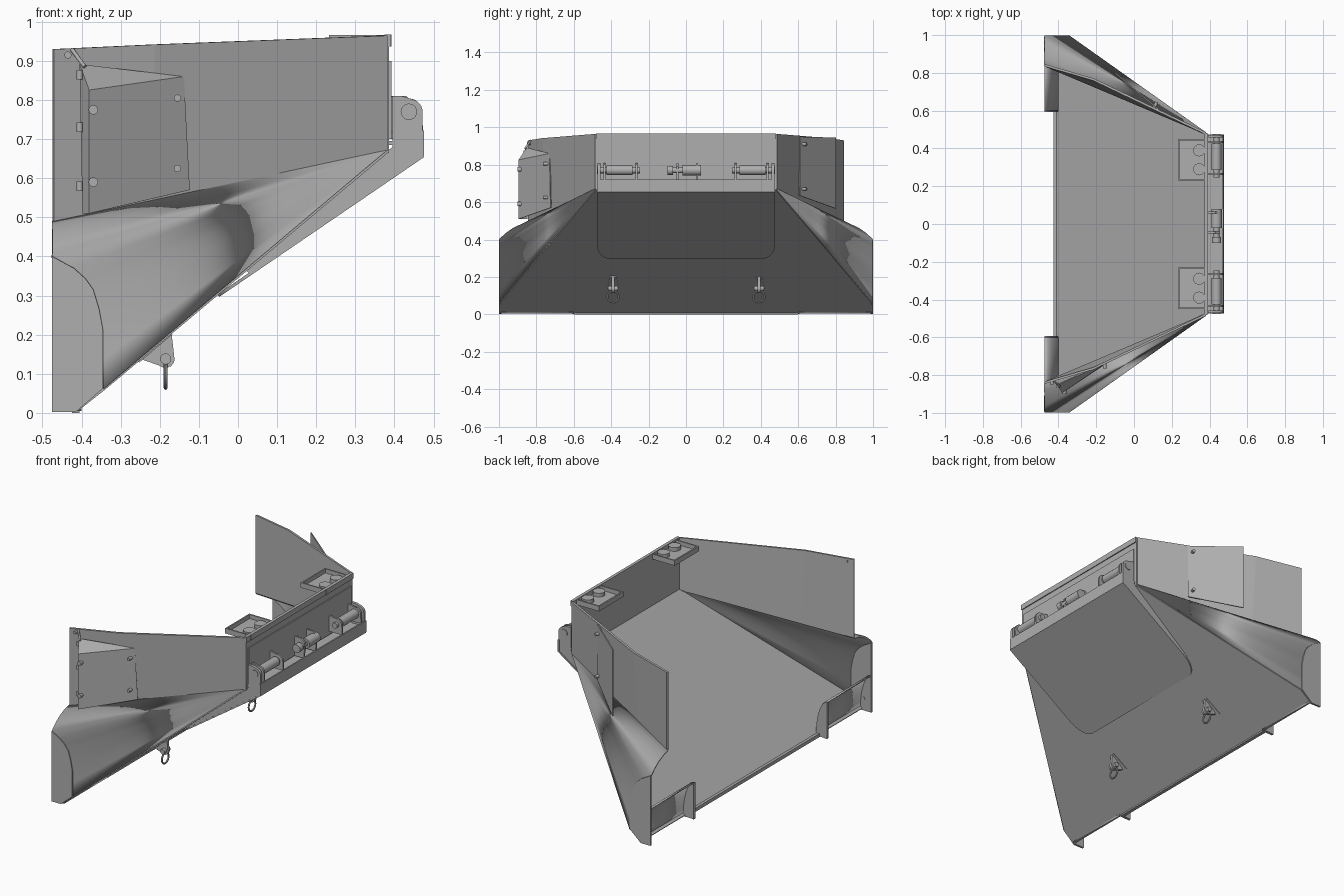
import bpy, bmesh, math
from mathutils import Vector

cube = bpy.data.objects.get("Cube")
if cube:
    bpy.data.objects.remove(cube)

steel = bpy.data.materials.new("grey_steel")
steel.use_nodes = True
GREY = (0.43, 0.43, 0.43, 1)
steel.diffuse_color = GREY
steel.node_tree.nodes["Principled BSDF"].inputs["Base Color"].default_value = GREY


def finish(bm, name, smooth=False):
    bmesh.ops.remove_doubles(bm, verts=bm.verts, dist=0.0005)
    bmesh.ops.recalc_face_normals(bm, faces=bm.faces)
    mesh = bpy.data.meshes.new(name)
    bm.to_mesh(mesh)
    bm.free()
    mesh.materials.append(steel)
    ob = bpy.data.objects.new(name, mesh)
    bpy.context.collection.objects.link(ob)
    if smooth:
        bpy.ops.object.select_all(action='DESELECT')
        ob.select_set(True)
        bpy.context.view_layer.objects.active = ob
        bpy.ops.object.shade_smooth_by_angle(angle=math.radians(32))
    return ob


def sheet(name, polys, thick=0.012, smooth=False):
    """Welded sheet metal from a few polygons."""
    bm = bmesh.new()
    for poly in polys:
        bm.faces.new([bm.verts.new(p) for p in poly])
    ob = finish(bm, name, smooth)
    mod = ob.modifiers.new("thickness", 'SOLIDIFY')
    mod.thickness = thick
    mod.offset = 0
    return ob


def prism(name, outline, y0, y1):
    """Outline in x and z, extruded along y."""
    bm = bmesh.new()
    face = bm.faces.new([bm.verts.new((x, y0, z)) for x, z in outline])
    ext = bmesh.ops.extrude_face_region(bm, geom=[face])
    moved = [v for v in ext["geom"] if isinstance(v, bmesh.types.BMVert)]
    bmesh.ops.translate(bm, verts=moved, vec=(0, y1 - y0, 0))
    return finish(bm, name)


def box(name, x0, x1, y0, y1, z0, z1):
    return prism(name, [(x0, z0), (x1, z0), (x1, z1), (x0, z1)], y0, y1)


def rod(name, a, b, r, sides=20):
    a, b = Vector(a), Vector(b)
    bm = bmesh.new()
    bmesh.ops.create_cone(bm, cap_ends=True, segments=sides, radius1=r, radius2=r, depth=(b - a).length)
    turn = (b - a).to_track_quat('Z', 'Y').to_matrix()
    bmesh.ops.rotate(bm, verts=bm.verts, matrix=turn, cent=(0, 0, 0))
    bmesh.ops.translate(bm, verts=bm.verts, vec=(a + b) / 2)
    return finish(bm, name, True)


def arc(cx, cz, rx, rz, a0, a1, n):
    angles = [math.radians(a0 + (a1 - a0) * i / n) for i in range(n + 1)]
    return [(cx + rx * math.cos(t), cz + rz * math.sin(t)) for t in angles]


# Sloping floor and its front lip
EDGE = 0.993
rim = [(0.38, 0.48, 0.67), (-0.345, EDGE, 0.063), (-0.415, EDGE, 0.008)]
sheet("floor", [rim + [(x, -y, z) for x, y, z in reversed(rim)]])
box("floor_lip", -0.425, -0.405, -0.6, 0.6, 0, 0.02)

for s, side in ((1, "back"), (-1, "front")):
    # Flared lower side: a cone clipped by an upright end plate
    apex = (0.38, s * 0.48, 0.67)
    ring = [(-0.475, 0.84, 0.485), (-0.475, 0.88, 0.475), (-0.475, 0.925, 0.455), (-0.475, 0.96, 0.43),
            (-0.475, EDGE, 0.4), (-0.42, EDGE, 0.37), (-0.39, EDGE, 0.343), (-0.37, EDGE, 0.315),
            (-0.355, EDGE, 0.265), (-0.345, EDGE, 0.21), (-0.345, EDGE, 0.14), (-0.345, EDGE, 0.063)]
    ring = [(x, s * y, z) for x, y, z in ring]
    sheet(side + "_flare", [[apex, p, q] for p, q in zip(ring, ring[1:])], smooth=True)
    sheet(side + "_end_plate", [ring[4:] + [(-0.415, s * EDGE, 0.002), (-0.475, s * EDGE, 0.002)]])

    # Upright side wall with a slight bend
    top0, top1, top2 = (0.38, s * 0.48, 0.965), (-0.215, s * 0.765, 0.942), (-0.472, s * 0.84, 0.93)
    mid = (-0.215, s * 0.732, 0.541)
    sheet(side + "_wall", [[apex, top0, top1, mid], [mid, top1, top2, (-0.472, s * 0.84, 0.485)]])

    # Curved corner plate with a gusset beside the opening
    curve = arc(-0.473, 0.005, 0.07, 0.205, 0, 90, 8)
    sheet(side + "_corner_plate",
          [[(p[0], s * 0.6, p[1]), (q[0], s * 0.6, q[1]), (q[0], s * EDGE, q[1]), (p[0], s * EDGE, p[1])]
           for p, q in zip(curve, curve[1:])], 0.006, True)
    prism(side + "_gusset", curve + [(-0.473, 0.002)], s * 0.592, s * 0.606)
    rod(side + "_end_bolt", (-0.425, s * 0.985, 0.07), (-0.425, s * 0.999, 0.07), 0.011)

    # Web of the hinged apron
    web = [(0.395, 0.81), (0.42, 0.81)] + arc(0.44, 0.77, 0.032, 0.032, 70, 0, 5)
    web += [(0.473, 0.655), (0.03, 0.355), (0.02, 0.365), (0.395, 0.68)]
    prism(side + "_apron_web", web, s * 0.457, s * 0.472)

    # Tray on the top of the rear panel
    y0, y1 = s * 0.235, s * 0.445
    box(side + "_tray_base", 0.235, 0.385, y0, y1, 0.937, 0.943)
    box(side + "_tray_inner_rim", 0.233, 0.241, y0, y1, 0.937, 0.966)
    box(side + "_tray_outer_rim", 0.375, 0.392, y0, y1, 0.937, 0.968)
    for y in (y0, y1):
        box(side + "_tray_end_rim", 0.233, 0.39, y - 0.004, y + 0.004, 0.937, 0.966)
    for y in (0.29, 0.39):
        rod(side + "_tray_boss", (0.345, s * y, 0.943), (0.345, s * y, 0.964), 0.032)

    # Hinge pin with its lugs
    rod(side + "_hinge_pin", (0.437, s * 0.245, 0.77), (0.437, s * 0.46, 0.77), 0.016)
    rod(side + "_hinge_sleeve", (0.437, s * 0.285, 0.77), (0.437, s * 0.425, 0.77), 0.026)
    rod(side + "_hinge_cap", (0.437, s * 0.47, 0.77), (0.437, s * 0.476, 0.77), 0.021)
    lug = [(0.39, 0.72), (0.473, 0.72)] + arc(0.437, 0.77, 0.034, 0.034, 0, 100, 6) + [(0.39, 0.81)]
    for y in (0.265, 0.435):
        prism(side + "_hinge_lug", lug, s * y - 0.005, s * y + 0.005)

    # Lifting eye and ring under the floor
    y = s * 0.39
    eye = [(-0.255, 0.14), (-0.17, 0.205)] + arc(-0.185, 0.138, 0.023, 0.023, 20, -130, 6)
    prism(side + "_lifting_eye", eye, y - 0.008, y + 0.008)
    sheet(side + "_eye_pad", [[(-0.255, y - 0.03, 0.132), (-0.255, y + 0.03, 0.132),
                               (-0.17, y + 0.018, 0.204), (-0.17, y - 0.018, 0.204)]], 0.008)
    rod(side + "_eye_pin", (-0.185, y - 0.026, 0.138), (-0.185, y + 0.026, 0.138), 0.014)
    bpy.ops.mesh.primitive_torus_add(location=(-0.185, y, 0.094), rotation=(0, math.pi / 2, 0),
                                     major_radius=0.03, minor_radius=0.005,
                                     major_segments=24, minor_segments=8)
    ring_ob = bpy.context.object
    ring_ob.name = side + "_lifting_ring"
    ring_ob.data.materials.append(steel)
    bpy.ops.object.shade_smooth_by_angle(angle=math.radians(40))

# Rear panel, its raised plate and top rim
box("rear_panel", 0.374, 0.386, -0.48, 0.48, 0.665, 0.968)
box("rear_plate", 0.384, 0.392, -0.462, 0.462, 0.7, 0.9)
box("rear_top_rim", 0.38, 0.391, -0.48, 0.48, 0.937, 0.968)

# Apron under the floor, with rounded lower corners, and its lip
corner = arc(0.405, 0.37, 0.07, 0.07, 0, -90, 8)
half = [(0.475, 0.657)] + corner
outline = half + [(-y, z) for y, z in reversed(half)]
sheet("apron", [[(-0.05 + (z - 0.3) * 1.465, y, z) for y, z in outline]], 0.008)
box("apron_lip", 0.467, 0.475, -0.475, 0.475, 0.655, 0.722)
sheet("apron_shelf", [[(0.386, -0.47, 0.69), (0.47, -0.47, 0.69), (0.47, 0.47, 0.69), (0.386, 0.47, 0.69)]], 0.01)

# Centre latch
rod("latch_barrel", (0.437, -0.02, 0.77), (0.437, 0.08, 0.77), 0.028)
rod("latch_pin", (0.437, -0.09, 0.77), (0.437, 0.0, 0.77), 0.015)
rod("latch_knob", (0.437, -0.1, 0.77), (0.437, -0.07, 0.77), 0.024)
for y in (-0.045, 0.06):
    prism("latch_lug", [(0.39, 0.7), (0.45, 0.7), (0.455, 0.79), (0.43, 0.81), (0.39, 0.81)], y - 0.005, y + 0.005)

# Front side flap, swung out, with folded top lip and edge strip
hinge_low, hinge_top = (-0.125, -0.722, 0.57), (-0.14, -0.728, 0.86)
free_low, free_top = (-0.38, -0.892, 0.51), (-0.38, -0.892, 0.825)
fold_top = (-0.405, -0.85, 0.89)
sheet("front_flap", [[hinge_low, hinge_top, free_top, free_low], [hinge_top, fold_top, free_top],
                     [free_top, fold_top, (-0.395, -0.85, 0.51), free_low]], 0.006)
for z in (0.625, 0.805):
    rod("front_flap_hinge", (-0.155, -0.725, z), (-0.155, -0.765, z), 0.009)
for z in (0.59, 0.775):
    rod("front_flap_rivet", (-0.37, -0.87, z), (-0.37, -0.9, z), 0.012)
for z in (0.58, 0.73, 0.865):
    rod("front_flap_catch", (-0.405, -0.86, z - 0.012), (-0.405, -0.86, z + 0.012), 0.008)
rod("front_flap_stay", (-0.425, -0.83, 0.93), (-0.392, -0.86, 0.885), 0.005)
rod("front_wall_bolt", (-0.435, -0.82, 0.915), (-0.435, -0.85, 0.915), 0.009)

# Back side flap, lying near the wall
sheet("back_flap", [[(0.13, 0.607, 0.635), (0.13, 0.607, 0.95), (-0.1, 0.8, 0.945), (-0.1, 0.8, 0.565)]], 0.006)
for z in (0.67, 0.91):
    rod("back_flap_hinge", (0.105, 0.61, z), (0.12, 0.645, z), 0.009)
